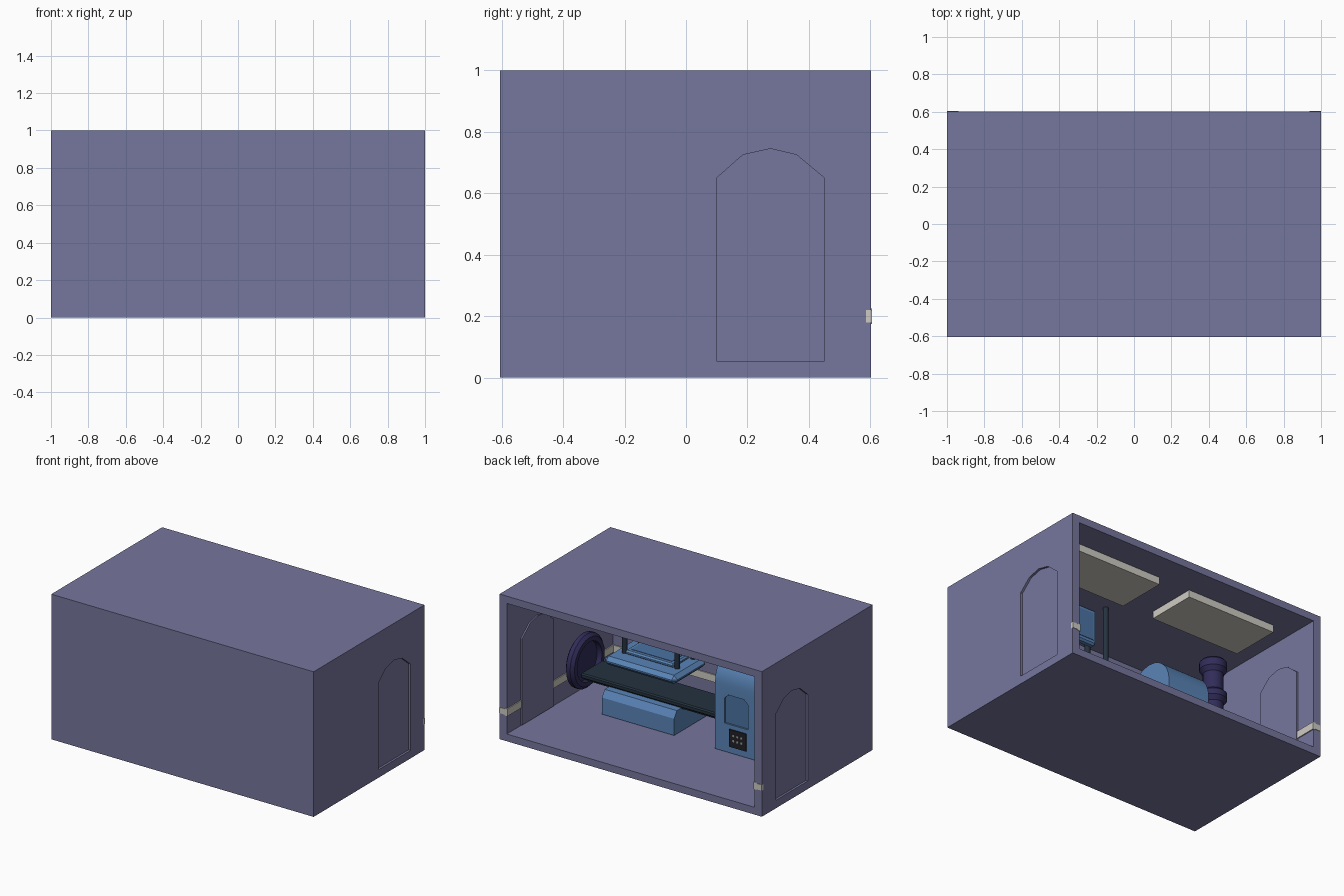
import bpy, math

if "Cube" in bpy.data.objects:
    bpy.data.objects.remove(bpy.data.objects["Cube"])

def mat(name, rgb):
    m = bpy.data.materials.new(name)
    m.diffuse_color = (*rgb, 1)
    m.use_nodes = True
    m.node_tree.nodes["Principled BSDF"].inputs["Base Color"].default_value = m.diffuse_color
    return m

WALL = mat("wall_lavender", (.18, .18, .34))
BLUE = mat("machine_blue", (.10, .23, .47))
SCREEN = mat("panel_blue", (.07, .17, .36))
BED = mat("dark_slate", (.018, .032, .05))
NAVY = mat("navy", (.03, .025, .10))
PALE = mat("pale_trim", (.62, .60, .54))
BLACK = mat("keypad_black", (.015, .015, .02))

def mesh(name, verts, faces, m):
    me = bpy.data.meshes.new(name)
    me.from_pydata(verts, [], faces)
    ob = bpy.data.objects.new(name, me)
    bpy.context.collection.objects.link(ob)
    if m:
        me.materials.append(m)
    return ob

def prism(name, pts, axis, a, b, m):
    """Extrude a 2D outline along axis ('x': pts are y,z; 'y': pts are x,z)."""
    def put(p, t):
        return (t, p[0], p[1]) if axis == 'x' else (p[0], t, p[1])
    n = len(pts)
    v = [put(p, a) for p in pts] + [put(p, b) for p in pts]
    f = [tuple(range(n))[::-1], tuple(range(n, 2 * n))]
    f += [(i, (i + 1) % n, n + (i + 1) % n, n + i) for i in range(n)]
    ob = mesh(name, v, f, m)
    import bmesh
    bm = bmesh.new()
    bm.from_mesh(ob.data)
    bmesh.ops.recalc_face_normals(bm, faces=bm.faces)
    bm.to_mesh(ob.data)
    bm.free()
    return ob

def box(name, x, y, z, m, bevel=0):
    ob = prism(name, [(y[0], z[0]), (y[1], z[0]), (y[1], z[1]), (y[0], z[1])], 'x', *x, m)
    if bevel:
        b = ob.modifiers.new("bevel", 'BEVEL')
        b.width, b.segments = bevel, 1
    return ob

def smooth(ob, deg=35):
    bpy.ops.object.select_all(action='DESELECT')
    ob.select_set(True)
    bpy.context.view_layer.objects.active = ob
    bpy.ops.object.shade_smooth_by_angle(angle=math.radians(deg))

def cut(ob, cutter):
    bpy.context.view_layer.objects.active = ob
    mod = ob.modifiers.new("cut", 'BOOLEAN')
    mod.operation, mod.object, mod.solver = 'DIFFERENCE', cutter, 'EXACT'
    bpy.ops.object.modifier_apply(modifier=mod.name)
    bpy.data.objects.remove(cutter)

def lathe(name, prof, m, center, axis='z', n=24, closed=False):
    """Revolve (radius, height) points around a z or x axis."""
    v, f, k = [], [], len(prof)
    for i in range(n):
        a = 2 * math.pi * i / n
        for r, h in prof:
            p = (r * math.cos(a), r * math.sin(a), h)
            if axis == 'x':
                p = (p[2], p[0], p[1])
            v.append(tuple(p[j] + center[j] for j in range(3)))
    for i in range(n):
        j = (i + 1) % n
        for q in range(k if closed else k - 1):
            w = (q + 1) % k
            f.append((i * k + q, j * k + q, j * k + w, i * k + w))
    if not closed:
        f += [tuple(i * k for i in range(n))[::-1], tuple(i * k + k - 1 for i in range(n))]
    ob = mesh(name, v, f, m)
    smooth(ob)
    return ob

# Room shell, open at the back, with shallow arched door recesses
DOOR = [(.10, .055), (.45, .055), (.45, .65), (.36, .725), (.275, .745), (.185, .725), (.10, .65)]
room = box("room_shell", (-1, 1), (-.605, .602), (0, 1), WALL)
cut(room, box("cutter", (-.945, .945), (-.555, 1), (.05, .95), None))
for s in (-1, 1):
    cut(room, prism("cutter", DOOR, 'x', s * .985, s * 1.1, None))
    side = "left" if s < 0 else "right"
    prism(side + "_door_inner", DOOR, 'x', s * .935, s * .96, WALL)
    # Wall trim, broken by the door and wrapped over the wall end
    for i, (y0, y1) in enumerate(((-.555, .10), (.45, .605))):
        box(f"{side}_trim_{i}", sorted((s * .938, s * .96)), (y0, y1), (.175, .225), PALE)
    box(side + "_trim_end", sorted((s * .94, s * 1.0005)), (.585, .605), (.18, .22), PALE)
box("front_trim", (-.945, .945), (-.56, -.548), (.175, .225), PALE)

# Ceiling light panels
for i, x in enumerate((-.45, .47)):
    box(f"ceiling_light_{i}", (x - .34, x + .34), (.05, .40), (.90, .952), PALE)

YC = -.15
# Scanner housing: arched block with bore, side recess and keypad
arch = [(YC + .19 * math.cos(math.pi * i / 12), .52 + .19 * math.sin(math.pi * i / 12)) for i in range(13)]
gantry = prism("scanner_housing", [(YC - .19, .055), (YC + .19, .055)] + arch, 'x', -.57, -.25, BLUE)
cut(gantry, prism("cutter", [(YC + .135 * math.cos(math.pi * i / 12), .32 + .135 * math.sin(math.pi * i / 12))
                             for i in range(24)], 'x', -.8, 0, None))
recess = [(-.50, .25), (-.32, .25), (-.32, .42), (-.35, .45), (-.47, .45), (-.50, .42)]
cut(gantry, prism("cutter", recess, 'y', YC + .175, .2, None))
smooth(gantry)
prism("recess_panel", recess, 'y', YC + .17, YC + .178, SCREEN)
box("keypad", (-.49, -.36), (YC + .188, YC + .197), (.10, .22), BLACK)
for i in range(3):
    for j in range(2):
        x, z = -.395 - i * .03, .14 + j * .035
        box(f"key_{i}_{j}", (x - .007, x + .007), (YC + .195, YC + .199), (z, z + .014), PALE)

# Bed, pedestal and end ring
box("bed", (-.50, .82), (YC - .11, YC + .13), (.23, .265), BED, .008)
box("bed_rail", (-.50, .80), (YC - .08, YC + .10), (.21, .232), BED)
prism("bed_pedestal", [(YC - .18, .055), (YC + .18, .055), (YC + .18, .17), (YC + .15, .215),
                       (YC - .15, .215), (YC - .18, .17)], 'x', .07, .62, BLUE)
lathe("end_ring", [(.135, -.03), (.165, -.03), (.185, -.01), (.185, .02), (.165, .035), (.135, .035)],
      NAVY, (.87, YC, .29), 'x', 24, True)
lathe("end_ring_plate", [(.14, -.008), (.14, .008)], NAVY, (.885, YC, .29), 'x')

# Overhead imaging unit hung on rods
box("overhead_unit", (.07, .62), (YC - .18, YC + .17), (.39, .45), BLUE, .025)
box("overhead_cap", (.16, .53), (YC - .12, YC + .06), (.445, .475), BLUE, .01)
box("overhead_pane", (.19, .50), (YC - .09, YC + .03), (.474, .478), SCREEN)
for i, x in enumerate((.14, .54)):
    for j, y in enumerate((YC + .045, YC - .13)):
        lathe(f"hanger_rod_{i}_{j}", [(.018, .44), (.018, .955)], BED, (x, y, 0), 'z', 12)
box("hanging_monitor", (.22, .46), (-.15, -.10), (.65, .90), BLUE, .012)
box("monitor_screen", (.245, .435), (-.102, -.096), (.68, .87), SCREEN)

# Navy column beside the scanner
lathe("navy_column", [(.10, .05), (.10, .09), (.065, .12), (.065, .55), (.087, .58), (.087, .62), (.065, .64),
                      (.065, .76), (.087, .79), (.087, .84), (.075, .855)], NAVY, (-.69, -.06, 0))
